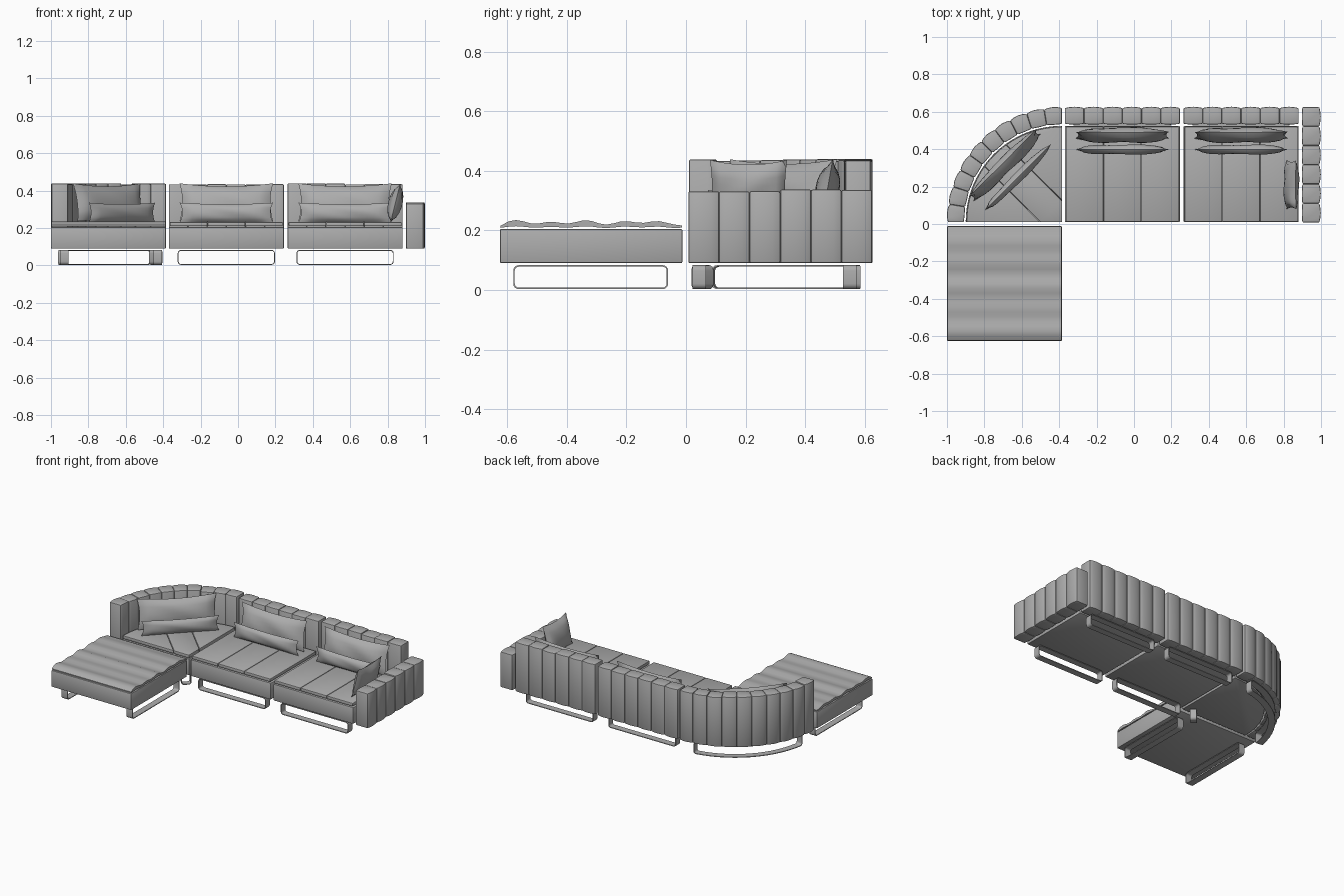
import bpy, bmesh, math, random
from mathutils import Vector, Matrix

random.seed(4)
if "Cube" in bpy.data.objects:
    bpy.data.objects.remove(bpy.data.objects["Cube"], do_unlink=True)

# One grey for fabric and runners
GREY = (0.42, 0.42, 0.42, 1)
fabric = bpy.data.materials.new("mid_grey")
fabric.use_nodes = True
fabric.diffuse_color = GREY
fabric.node_tree.nodes["Principled BSDF"].inputs["Base Color"].default_value = GREY

FLOOR, DECK, SEAT, BACK, ARM = 0.09, 0.205, 0.232, 0.437, 0.335
HUB = Vector((-0.385, 0.01))      # centre of the curved corner


def finish(name, bm, bevel=0.0, smooth=35):
    bmesh.ops.recalc_face_normals(bm, faces=bm.faces)
    if bevel:
        edges = [e for e in bm.edges if e.calc_face_angle(0) > math.radians(30)]
        bmesh.ops.bevel(bm, geom=edges, offset=bevel, segments=2, profile=0.5,
                        affect='EDGES', clamp_overlap=True)
    me = bpy.data.meshes.new(name)
    bm.to_mesh(me)
    bm.free()
    me.materials.append(fabric)
    me.shade_smooth()
    me.set_sharp_from_angle(angle=math.radians(smooth))
    ob = bpy.data.objects.new(name, me)
    bpy.context.collection.objects.link(ob)
    return ob


def extrude(name, points, vec, bevel=0.0):
    """Solid made by pushing a flat outline along a vector."""
    bm = bmesh.new()
    low = [bm.verts.new(p) for p in points]
    high = [bm.verts.new(Vector(p) + Vector(vec)) for p in points]
    bm.faces.new(low)
    bm.faces.new(high)
    for i in range(len(low)):
        j = (i + 1) % len(low)
        bm.faces.new((low[i], low[j], high[j], high[i]))
    return finish(name, bm, bevel)


def slab(name, plan, z0, z1, bevel=0.005):
    return extrude(name, [(x, y, z0) for x, y in plan], (0, 0, z1 - z0), bevel)


def box(name, x0, x1, y0, y1, z0, z1, bevel=0.005):
    return slab(name, [(x0, y0), (x1, y0), (x1, y1), (x0, y1)], z0, z1, bevel)


def polar(r, angle):
    """Plan point around the hub; angle runs from the left end to the back end."""
    return HUB + Vector((-math.cos(angle), math.sin(angle))) * r


def arc(r, a0, a1, n):
    return [polar(r, a0 + (a1 - a0) * i / n) for i in range(n + 1)]


def padded_row(name, count, place, top, depth=0.095):
    """Upholstered channels; place(t, d) maps length 0-1 and depth to plan."""
    for i in range(count):
        t = [(i + k / 4) / count for k in range(5)]
        puff = [0, 0.005, 0.007, 0.005, 0]
        plan = [place(a, depth - 0.007 + p) for a, p in zip(t, puff)]
        plan += [place(a, 0.003 - p * 0.4) for a, p in zip(reversed(t), puff)]
        slab(f"{name}_{i + 1}", plan, FLOOR, top + random.uniform(-0.005, 0.003), 0.006)


def runner(name, length, place, width=0.045, steps=1):
    """Flat metal strip bent into a closed rounded loop; place(s, w) gives plan."""
    z0, z1, r, thick = 0.003, 0.083, 0.018, 0.005

    def loop(inset):
        pts = []
        corners = [(1, z0, 270), (1, z1, 0), (-1, z1, 90), (-1, z0, 180)]
        for side, z, start in corners:
            cs = side * (length / 2 - r)
            cz = z + r if z == z0 else z - r
            for k in range(5):
                a = math.radians(start + k * 22.5)
                pts.append((cs + (r - inset) * math.cos(a), cz + (r - inset) * math.sin(a)))
            if start in (90, 0) and side == 1 or start == 180:
                a, b = pts[-1], (-cs, pts[-1][1])
                pts += [(a[0] + (b[0] - a[0]) * k / steps, a[1]) for k in range(1, steps)]
        return pts

    bm = bmesh.new()
    rings = []
    for inset, w in ((0, -1), (0, 1), (thick, 1), (thick, -1)):
        ring = []
        for s, z in loop(inset):
            x, y = place(s, w * width / 2)
            ring.append(bm.verts.new((x, y, z)))
        rings.append(ring)
    n = len(rings[0])
    for a, b in zip(rings, rings[1:] + rings[:1]):
        for i in range(n):
            j = (i + 1) % n
            bm.faces.new((a[i], a[j], b[j], b[i]))
    finish(name, bm)


def pillow(name, centre, width, height, thick, turn=0, lean=0, dip=0.16):
    """Soft pillow with pulled corners, drooping edges and a few creases."""
    bm = bmesh.new()
    nx, nz = 16, 8
    for side in (-1, 1):
        grid = []
        for i in range(nx + 1):
            u = 2 * i / nx - 1
            row = []
            for k in range(nz + 1):
                v = 2 * k / nz - 1
                bulge = ((1 - u ** 4) * (1 - v * v)) ** 0.6
                crease = 1 + 0.1 * math.sin(5 * u + 3 * v + centre[0] * 9)
                x = u * width / 2 * (1 - 0.06 * (1 - v * v))
                z = v * height / 2 * (1 - (dip if v > 0 else 0.05) * (1 - u * u))
                row.append(bm.verts.new((x, side * thick / 2 * bulge * crease, z)))
            grid.append(row)
        for i in range(nx):
            for k in range(nz):
                bm.faces.new((grid[i][k], grid[i + 1][k], grid[i + 1][k + 1], grid[i][k + 1]))
    bmesh.ops.remove_doubles(bm, verts=bm.verts, dist=0.0002)
    ob = finish(name, bm, smooth=50)
    ob.matrix_world = (Matrix.Translation(centre) @ Matrix.Rotation(math.radians(turn), 4, 'Z')
                       @ Matrix.Rotation(math.radians(lean), 4, 'X'))


# Two straight seat modules
for label, x0 in (("middle", -0.37), ("left", 0.265)):
    x1 = x0 + 0.615
    mid = (x0 + x1) / 2
    box(f"{label}_seat_base", x0, x1, 0.01, 0.525, FLOOR, DECK)
    third = (x1 - x0 - 0.01) / 3
    for i in range(3):
        a = x0 + 0.005 + i * third
        box(f"{label}_seat_pad_{i + 1}", a + 0.001, a + third - 0.001, 0.012, 0.52,
            DECK + 0.005, SEAT, 0.004)
    padded_row(f"{label}_back", 6, lambda t, d: (x0 + t * (x1 - x0), 0.532 + d), BACK)
    for end, y in (("front", 0.045), ("rear", 0.55)):
        runner(f"{label}_{end}_runner", 0.52, lambda s, w: (mid + s, y + w))
    pillow(f"{label}_back_pillow", (mid, 0.475, 0.338), 0.5, 0.205, 0.075, lean=-10)
    pillow(f"{label}_lumbar_pillow", (mid, 0.398, 0.283), 0.5, 0.105, 0.05)

# Left armrest
padded_row("armrest", 6, lambda t, d: (0.897 + d * 1.07, 0.008 + t * 0.617), ARM)
pillow("armrest_pillow", (0.842, 0.21, 0.335), 0.26, 0.21, 0.07, turn=-90, lean=-14)

# Curved corner module
quarter = math.pi / 2
slab("corner_seat_base", [HUB] + arc(0.515, 0, quarter, 20), FLOOR, DECK)
R, CUT = 0.51, 0.08
swing = math.asin(CUT / R)
near = CUT * math.sqrt(2)
left_cut, back_cut = polar(near, 0), polar(near, quarter)
g = 0.004
slab("corner_pad_centre", [HUB, left_cut] + arc(R, quarter / 2 - swing, quarter / 2 + swing, 5)
     + [back_cut], DECK + 0.005, SEAT, 0.003)
slab("corner_pad_right", [polar(near + g, 0)] + arc(R, 0, quarter / 2 - swing - g, 8),
     DECK + 0.005, SEAT, 0.003)
slab("corner_pad_rear", [polar(near + g, quarter)] + arc(R, quarter / 2 + swing + g, quarter, 8),
     DECK + 0.005, SEAT, 0.003)
padded_row("corner_back", 10, lambda t, d: polar(0.522 + d, t * quarter), BACK)
runner("corner_rear_runner", 0.72, lambda s, w: polar(0.56 + w, quarter / 2 + s / 0.56), steps=14)
h = math.sqrt(0.5)
runner("corner_front_runner", 0.065,
       lambda s, w: (-0.44 + (s - w) * h, 0.055 + (s + w) * h), width=0.04)
pillow("corner_back_pillow", (-0.69, 0.315, 0.338), 0.51, 0.205, 0.075, turn=45, lean=-10)
pillow("corner_lumbar_pillow", (-0.62, 0.25, 0.283), 0.5, 0.105, 0.05, turn=45)

# Ottoman with a rippled top pad
box("ottoman_base", -1, -0.385, -0.625, -0.012, FLOOR, DECK)
y0, y1, steps = -0.622, -0.014, 24
top, under = [], []
for i in range(steps + 1):
    y = y0 + (y1 - y0) * i / steps
    wave = 0.005 * math.sin(52 * y) + 0.003 * math.sin(31 * y)
    edge = 0.006 if i in (0, steps) else 0
    top.append((-0.998, y, 0.227 + wave - edge))
    under.append((-0.998, y, 0.211 + wave * 0.4))
extrude("ottoman_pad", under + top[::-1], (0.611, 0, 0))
for label, x in (("right", -0.93), ("left", -0.43)):
    runner(f"ottoman_{label}_runner", 0.52, lambda s, w: (x + w, -0.32 + s))
